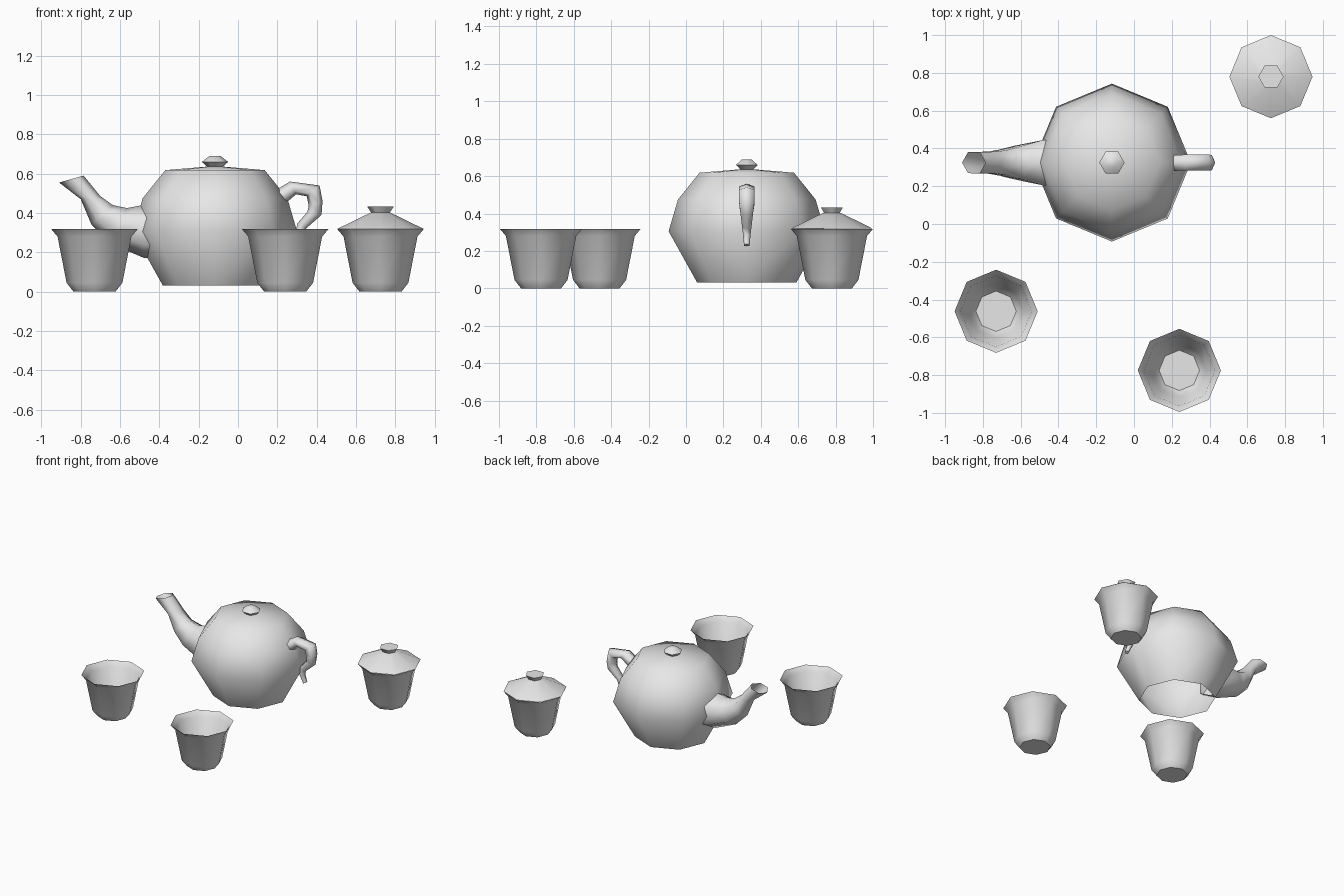
import bpy, bmesh, math
from mathutils import Vector

cube = bpy.data.objects.get("Cube")
if cube:
    bpy.data.objects.remove(cube, do_unlink=True)

clay = bpy.data.materials.new("grey_clay")
clay.use_nodes = True
clay.diffuse_color = (0.8, 0.8, 0.8, 1)
clay.node_tree.nodes["Principled BSDF"].inputs["Base Color"].default_value = (0.8, 0.8, 0.8, 1)


def skin(name, rings, angle, location=(0, 0, 0), cap_start=False, cap_end=False, recalc=False):
    """Bridge a list of point rings into one smooth-shaded shell."""
    bm = bmesh.new()
    loops = [[bm.verts.new(p) for p in ring] for ring in rings]
    for low, high in zip(loops, loops[1:]):
        n = len(low)
        for j in range(n):
            k = (j + 1) % n
            bm.faces.new((low[j], low[k], high[k], high[j]))
    if cap_start:
        bm.faces.new(loops[0][::-1])
    if cap_end:
        bm.faces.new(loops[-1])
    if recalc:
        bmesh.ops.recalc_face_normals(bm, faces=bm.faces)
    mesh = bpy.data.meshes.new(name)
    bm.to_mesh(mesh)
    bm.free()
    mesh.materials.append(clay)
    obj = bpy.data.objects.new(name, mesh)
    obj.location = location
    bpy.context.collection.objects.link(obj)
    bpy.ops.object.select_all(action="DESELECT")
    obj.select_set(True)
    bpy.context.view_layer.objects.active = obj
    bpy.ops.object.shade_smooth_by_angle(angle=math.radians(angle))
    return obj


def lathe(name, profile, sides, angle, location, **caps):
    """Turn (radius, height) points around z, with a corner on the x axis."""
    turns = [2 * math.pi * j / sides for j in range(sides)]
    rings = [[(r * math.cos(t), r * math.sin(t), z) for t in turns] for r, z in profile]
    return skin(name, rings, angle, location, **caps)


def tube(name, sections, y, **caps):
    """Six-sided tube; each section is (x, z) of two opposite corners and a half width."""
    rings = []
    for x1, z1, x2, z2, half in sections:
        a, b = Vector((x1, y, z1)), Vector((x2, y, z2))
        side = Vector((0, half, 0))
        near, far = a.lerp(b, 0.25), a.lerp(b, 0.75)
        rings.append([a, near + side, far + side, b, far - side, near - side])
    return skin(name, rings, 75, recalc=True, **caps)


# Teapot body with its shallow lid, and the lid knob
POT = (-0.117, 0.325, 0)
lathe("teapot_body",
      [(0.265, 0.03), (0.418, 0.305), (0.368, 0.475), (0.253, 0.618), (0.03, 0.637)],
      8, 75, POT, cap_end=True)
lathe("teapot_knob", [(0.035, 0.632), (0.067, 0.66), (0.028, 0.69)],
      6, 75, POT, cap_end=True)

# Spout, open at the tip
tube("teapot_spout", [
    (-0.785, 0.59, -0.91, 0.555, 0.056),
    (-0.70, 0.485, -0.80, 0.47, 0.058),
    (-0.637, 0.44, -0.745, 0.34, 0.068),
    (-0.565, 0.425, -0.65, 0.245, 0.09),
    (-0.485, 0.44, -0.475, 0.17, 0.12),
    (-0.42, 0.45, -0.42, 0.17, 0.12),
], POT[1])

# Handle, tapering to a small curled tail
tube("teapot_handle", [
    (0.18, 0.51, 0.22, 0.43, 0.04),
    (0.265, 0.56, 0.295, 0.495, 0.042),
    (0.415, 0.54, 0.35, 0.485, 0.042),
    (0.43, 0.46, 0.36, 0.435, 0.04),
    (0.425, 0.39, 0.352, 0.405, 0.033),
    (0.345, 0.32, 0.30, 0.345, 0.025),
    (0.335, 0.285, 0.295, 0.285, 0.02),
    (0.352, 0.237, 0.325, 0.225, 0.015),
], POT[1], cap_start=True, cap_end=True)

# Three cups, open at the top
CUP = [(0.107, 0), (0.142, 0.045), (0.188, 0.28), (0.22, 0.318)]
LIDDED = (0.725, 0.78, 0)
for name, place in (("right_cup", (-0.73, -0.462, 0)),
                    ("front_cup", (0.24, -0.775, 0)),
                    ("lidded_cup", LIDDED)):
    lathe(name, CUP, 8, 50, place, cap_start=True)

# Lid and flared knob of the third cup
lathe("cup_lid", [(0.22, 0.319), (0.05, 0.402)], 8, 50, LIDDED, cap_end=True)
lathe("cup_lid_knob", [(0.045, 0.398), (0.067, 0.432)], 6, 65, LIDDED, cap_end=True)
